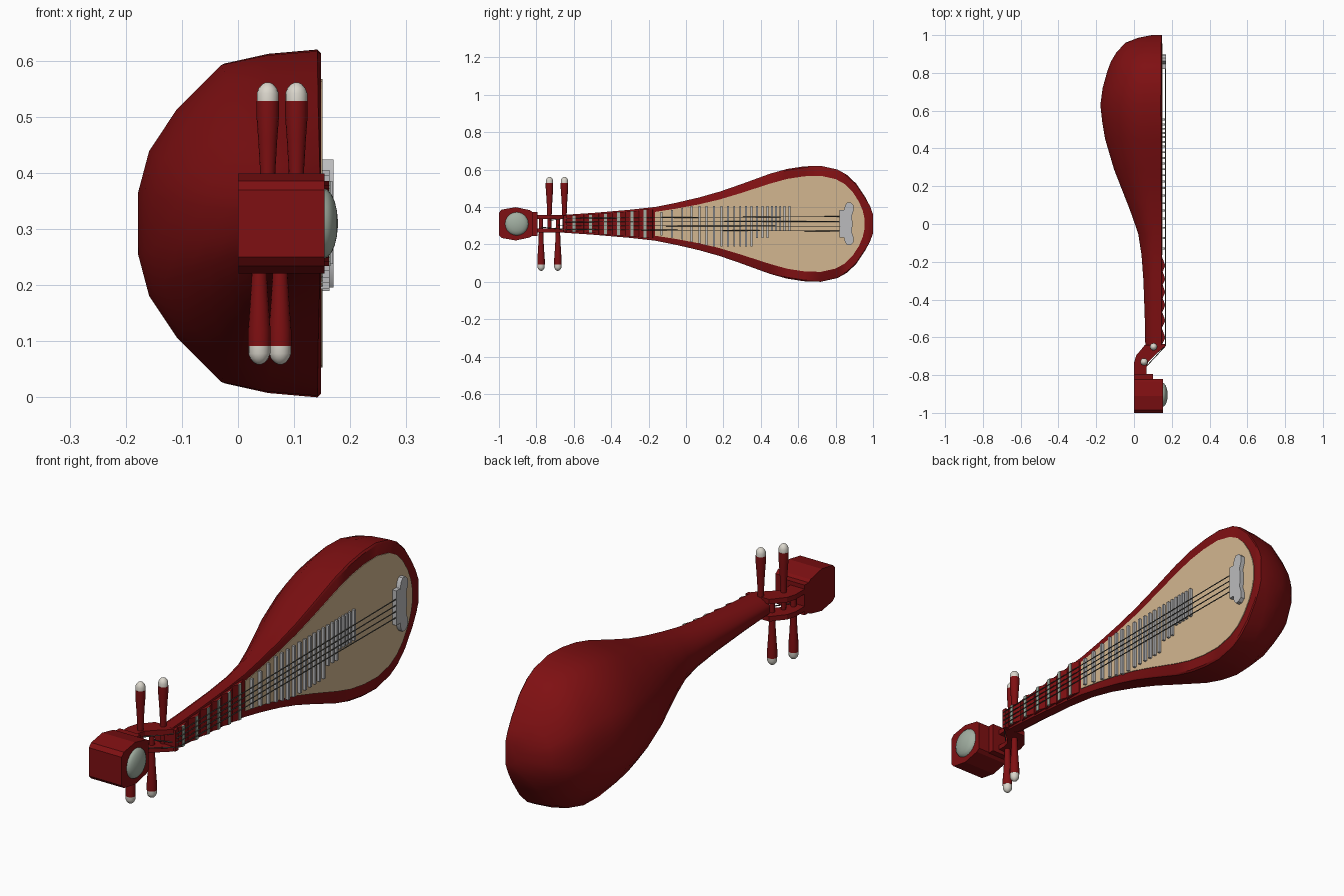
import bpy, bmesh, math
from mathutils import Vector

if "Cube" in bpy.data.objects:
    bpy.data.objects.remove(bpy.data.objects["Cube"])

ZC = 0.31      # centre line height
FACE = 0.148   # x of the flat playing face


def material(name, rgb):
    m = bpy.data.materials.new(name)
    m.diffuse_color = (*rgb, 1)
    m.use_nodes = True
    m.node_tree.nodes["Principled BSDF"].inputs["Base Color"].default_value = m.diffuse_color
    return m


RED = material("red lacquer", (0.21, 0.005, 0.006))
TAN = material("pale soundboard", (0.65, 0.47, 0.28))
GREY = material("silver grey", (0.50, 0.50, 0.51))
IVORY = material("ivory", (0.70, 0.67, 0.60))
JADE = material("jade", (0.36, 0.43, 0.36))
STEEL = material("string steel", (0.09, 0.09, 0.075))


def finish(name, bm, mat, angle=None):
    bmesh.ops.recalc_face_normals(bm, faces=bm.faces)
    me = bpy.data.meshes.new(name)
    bm.to_mesh(me)
    bm.free()
    me.materials.append(mat)
    ob = bpy.data.objects.new(name, me)
    bpy.context.collection.objects.link(ob)
    if angle:
        bpy.ops.object.select_all(action='DESELECT')
        ob.select_set(True)
        bpy.context.view_layer.objects.active = ob
        bpy.ops.object.shade_smooth_by_angle(angle=math.radians(angle))
    return ob


def loft(name, rings, mat, angle=None):
    bm = bmesh.new()
    rows = [[bm.verts.new(p) for p in r] for r in rings]
    n = len(rows[0])
    for a, b in zip(rows, rows[1:]):
        for i in range(n):
            j = (i + 1) % n
            bm.faces.new((a[i], a[j], b[j], b[i]))
    bm.faces.new(rows[0])
    bm.faces.new(rows[-1])
    return finish(name, bm, mat, angle)


def prism(name, axis, outline, lo, hi, mat, angle=None):
    """x axis: outline is (y, z); z axis: outline is (x, y)."""
    put = (lambda p, t: (t, p[0], p[1])) if axis == 'x' else (lambda p, t: (p[0], p[1], t))
    return loft(name, [[put(p, t) for p in outline] for t in (lo, hi)], mat, angle)


def box(name, x, y, z, mat):
    return prism(name, 'x', [(y[0], z[0]), (y[1], z[0]), (y[1], z[1]), (y[0], z[1])], x[0], x[1], mat)


def lathe(name, origin, axis, profile, mat, sides=16):
    """profile is (distance along axis, radius)."""
    d = Vector(axis)
    u = d.orthogonal().normalized()
    v = d.cross(u)
    o = Vector(origin)
    rings = [[o + d * t + (u * math.cos(k * math.tau / sides) + v * math.sin(k * math.tau / sides)) * r
              for k in range(sides)] for t, r in profile]
    return loft(name, rings, mat, 40)


# pear body and neck: (y, half width, back x)
stations = [(-0.65, 0.048, 0.060), (-0.5, 0.058, 0.057), (-0.3, 0.075, 0.050), (-0.165, 0.090, 0.040),
            (-0.05, 0.113, 0.022), (0.07, 0.141, -0.020), (0.18, 0.172, -0.063), (0.29, 0.210, -0.106),
            (0.45, 0.268, -0.153), (0.54, 0.293, -0.168), (0.63, 0.307, -0.178), (0.72, 0.310, -0.166),
            (0.81, 0.290, -0.141), (0.86, 0.262, -0.122), (0.91, 0.215, -0.092), (0.96, 0.140, -0.045),
            (0.985, 0.092, 0.020), (1.0, 0.050, 0.095)]
section = [(0.02, 1), (0.30, 0.975), (0.545, 0.92), (0.79, 0.66), (0.94, 0.42), (1, 0.18)]
rings = []
for y, w, back in stations:
    half = [(FACE, w - 0.007)] + [(FACE - t * (FACE - back), s * w) for t, s in section]
    rings.append([(x, y, ZC + s) for x, s in half] + [(x, y, ZC - s) for x, s in reversed(half)])
loft("body", rings, RED, 42)


def half_width(y):
    for (a, wa, _), (b, wb, _) in zip(stations, stations[1:]):
        if a <= y <= b:
            return wa + (wb - wa) * (y - a) / (b - a)
    return stations[0][1]


# soundboard inlay, inset from the rim
edge = [(y, half_width(y) - 0.026 - 0.027 * min(1, (y + 0.17) / 0.6))
        for y in (-0.165, -0.05, 0.07, 0.18, 0.29, 0.45, 0.54, 0.63, 0.72, 0.80)]
edge += [(0.85, 0.212), (0.89, 0.172), (0.925, 0.118), (0.945, 0.07), (0.955, 0.025)]
prism("soundboard", 'x', [(y, ZC + w) for y, w in edge] + [(y, ZC - w) for y, w in reversed(edge)],
      FACE - 0.004, FACE + 0.003, TAN)

# neck ledges with jade ridges
ledges = [-0.60, -0.51, -0.43, -0.36, -0.29, -0.22]
for i, y in enumerate(ledges):
    w = half_width(y) - 0.008
    prism(f"neck_ledge_{i}", 'z', [(0.140, y - 0.04), (0.150, y - 0.036), (0.162, y - 0.009), (0.162, y + 0.009),
                                   (0.150, y + 0.042), (0.140, y + 0.045)], ZC - w, ZC + w, RED)
    box(f"neck_ridge_{i}", (0.158, 0.165), (y - 0.008, y + 0.008), (ZC - w, ZC + w), JADE)
box("nut", (0.10, 0.165), (-0.655, -0.635), (ZC - 0.045, ZC + 0.045), RED)

# frets across the soundboard
fy = [-0.13, -0.075, -0.02, 0.03, 0.072, 0.11, 0.15, 0.19, 0.225, 0.258, 0.29, 0.32, 0.35,
      0.38, 0.41, 0.435, 0.46, 0.482, 0.504, 0.526, 0.553]
for i, y in enumerate(fy):
    top = ZC + min(0.095, half_width(y) - 0.035)
    low = ZC - min(0.12, half_width(y) - 0.035)
    if y > 0.37:
        low = 0.235
    if y > 0.45:
        low = 0.275
    box(f"fret_{i}", (FACE, 0.163), (y - 0.005, y + 0.005), (low, top), GREY)

# bridge with rounded ends
b = [(0.845, 0.07), (0.850, 0.098), (0.862, 0.114), (0.880, 0.114), (0.895, 0.100), (0.897, 0.075), (0.887, 0.045), (0.890, 0.0)]
prism("bridge", 'x', [(y, ZC + s) for y, s in b] + [(y, ZC - s) for y, s in reversed(b[:-1])], FACE, 0.170, GREY, 40)
box("bridge_comb", (FACE, 0.169), (0.82, 0.85), (0.238, 0.385), GREY)

# open peg box: two curved cheeks
cheek = [(0.0, -0.81), (0.0, -0.735), (0.012, -0.695), (0.035, -0.668), (0.058, -0.640), (0.150, -0.640),
         (0.155, -0.655), (0.105, -0.700), (0.075, -0.730), (0.066, -0.760), (0.066, -0.81)]
for name, side in (("upper", 1), ("lower", -1)):
    z = sorted((ZC + side * 0.026, ZC + side * 0.047))
    prism(f"peg_box_cheek_{name}", 'z', cheek, z[0], z[1], RED)

# head block with domed jade disc
box("head_collar", (0.0, 0.10), (-0.86, -0.795), (0.246, 0.374), RED)
head = [(-1.0, 0.06), (-0.985, 0.076), (-0.91, 0.089), (-0.835, 0.073), (-0.82, 0.062)]
prism("head_block", 'x', [(y, ZC + s) for y, s in head] + [(y, ZC - s) for y, s in reversed(head)], 0.0, 0.154, RED)
dome = [(0, 0.063)] + [(0.026 * math.sin(a), 0.063 * math.cos(a)) for a in (0.3, 0.6, 0.9, 1.2, 1.45)]
lathe("head_disc", (0.152, -0.905, ZC), (1, 0, 0), dome, JADE, 24)

# tuning pegs: (x, y, direction)
pegs = [(0.053, -0.73, 1), (0.104, -0.65, 1), (0.038, -0.775, -1), (0.075, -0.685, -1)]
for i, (x, y, d) in enumerate(pegs):
    o = (x, y, ZC)
    lathe(f"peg_{i}", o, (0, 0, d), [(-0.04, 0.010), (0.045, 0.012), (0.10, 0.014), (0.15, 0.017),
                                     (0.19, 0.020), (0.218, 0.020)], RED)
    lathe(f"peg_cap_{i}", o, (0, 0, d), [(0.216, 0.0195), (0.232, 0.0195), (0.241, 0.016),
                                         (0.248, 0.010), (0.2515, 0.003)], IVORY)

# strings from pegs over the nut to the bridge
for i, peg in enumerate((0, 1, 3, 2)):
    k = 1.5 - i
    cu = bpy.data.curves.new(f"string_{i}", 'CURVE')
    cu.dimensions = '3D'
    cu.bevel_depth = 0.0022
    cu.bevel_resolution = 1
    px, py, _ = pegs[peg]
    pts = [(px + 0.008, py, ZC + k * 0.012), (0.167, -0.645, ZC + k * 0.02), (0.167, 0.825, ZC + k * 0.026)]
    sp = cu.splines.new('POLY')
    sp.points.add(len(pts) - 1)
    for q, p in zip(sp.points, pts):
        q.co = (*p, 1)
    cu.materials.append(STEEL)
    bpy.context.collection.objects.link(bpy.data.objects.new(f"string_{i}", cu))
